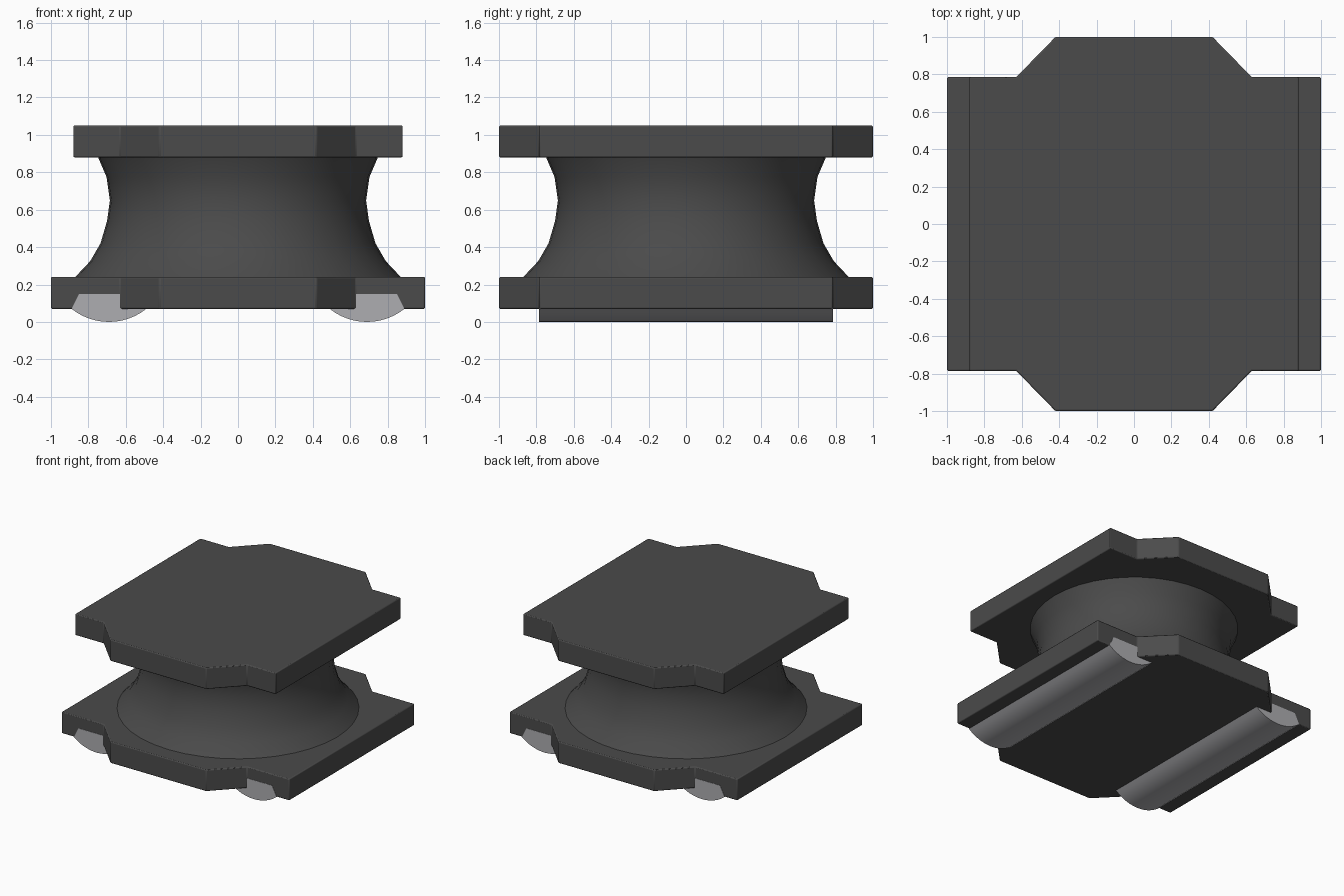
import bpy, bmesh, math

if "Cube" in bpy.data.objects:
    bpy.data.objects.remove(bpy.data.objects["Cube"])


def material(name, colour):
    m = bpy.data.materials.new(name)
    m.diffuse_color = (*colour, 1)
    m.use_nodes = True
    m.node_tree.nodes["Principled BSDF"].inputs["Base Color"].default_value = m.diffuse_color
    return m


ferrite = material("dark ferrite", (0.07, 0.07, 0.07))
metal = material("terminal metal", (0.42, 0.42, 0.44))


def finish(name, bm, mat, angle=30):
    bmesh.ops.recalc_face_normals(bm, faces=bm.faces)
    mesh = bpy.data.meshes.new(name)
    bm.to_mesh(mesh)
    bm.free()
    ob = bpy.data.objects.new(name, mesh)
    bpy.context.collection.objects.link(ob)
    mesh.materials.append(mat)
    bpy.ops.object.select_all(action='DESELECT')
    ob.select_set(True)
    bpy.context.view_layer.objects.active = ob
    bpy.ops.object.shade_smooth_by_angle(angle=math.radians(angle))
    return ob


def extrude(points, vec):
    bm = bmesh.new()
    face = bm.faces.new([bm.verts.new(p) for p in points])
    geom = bmesh.ops.extrude_face_region(bm, geom=[face])["geom"]
    verts = [g for g in geom if isinstance(g, bmesh.types.BMVert)]
    bmesh.ops.translate(bm, verts=verts, vec=vec)
    return bm


# Flange plates: rectangle with a tapered tab at front and back
def flange(name, half_x, z0, z1):
    right = [(0.42, -1), (0.63, -0.785), (half_x, -0.785),
             (half_x, 0.785), (0.63, 0.785), (0.42, 1)]
    outline = right + [(-x, y) for x, y in reversed(right)]
    ob = finish(name, extrude([(x, y, z0) for x, y in outline], (0, 0, z1 - z0)), ferrite)
    bevel = ob.modifiers.new("soft edges", 'BEVEL')
    bevel.width = 0.007
    bevel.segments = 2


flange("bottom_flange", 1.0, 0.07, 0.24)
flange("top_flange", 0.88, 0.88, 1.05)

# Waisted round core, turned from a profile of (radius, height)
profile = [(0.875, 0.235), (0.79, 0.325), (0.735, 0.42), (0.70, 0.54),
           (0.685, 0.65), (0.703, 0.775), (0.75, 0.885)]
SIDES = 40
bm = bmesh.new()
rings = [[bm.verts.new((r * math.cos(2 * math.pi * i / SIDES),
                        r * math.sin(2 * math.pi * i / SIDES), z))
          for i in range(SIDES)] for r, z in profile]
for a, b in zip(rings, rings[1:]):
    for i in range(SIDES):
        j = (i + 1) % SIDES
        bm.faces.new((a[i], a[j], b[j], b[i]))
bm.faces.new(rings[0])
bm.faces.new(rings[-1])
finish("core", bm, ferrite)

# Solder terminals: rounded strips set into the underside
R, HALF = 0.32, 0.2
span = math.asin(HALF / R)
arc = [(R * math.sin(span * t / 6), R - R * math.cos(span * t / 6)) for t in range(-6, 7)]
section = [(-0.16, 0.15)] + arc + [(0.16, 0.15)]
for side, label in ((-1, "left"), (1, "right")):
    pts = [(side * 0.69 + x, -0.787, z) for x, z in section]
    finish(label + "_terminal", extrude(pts, (0, 1.574, 0)), metal)
